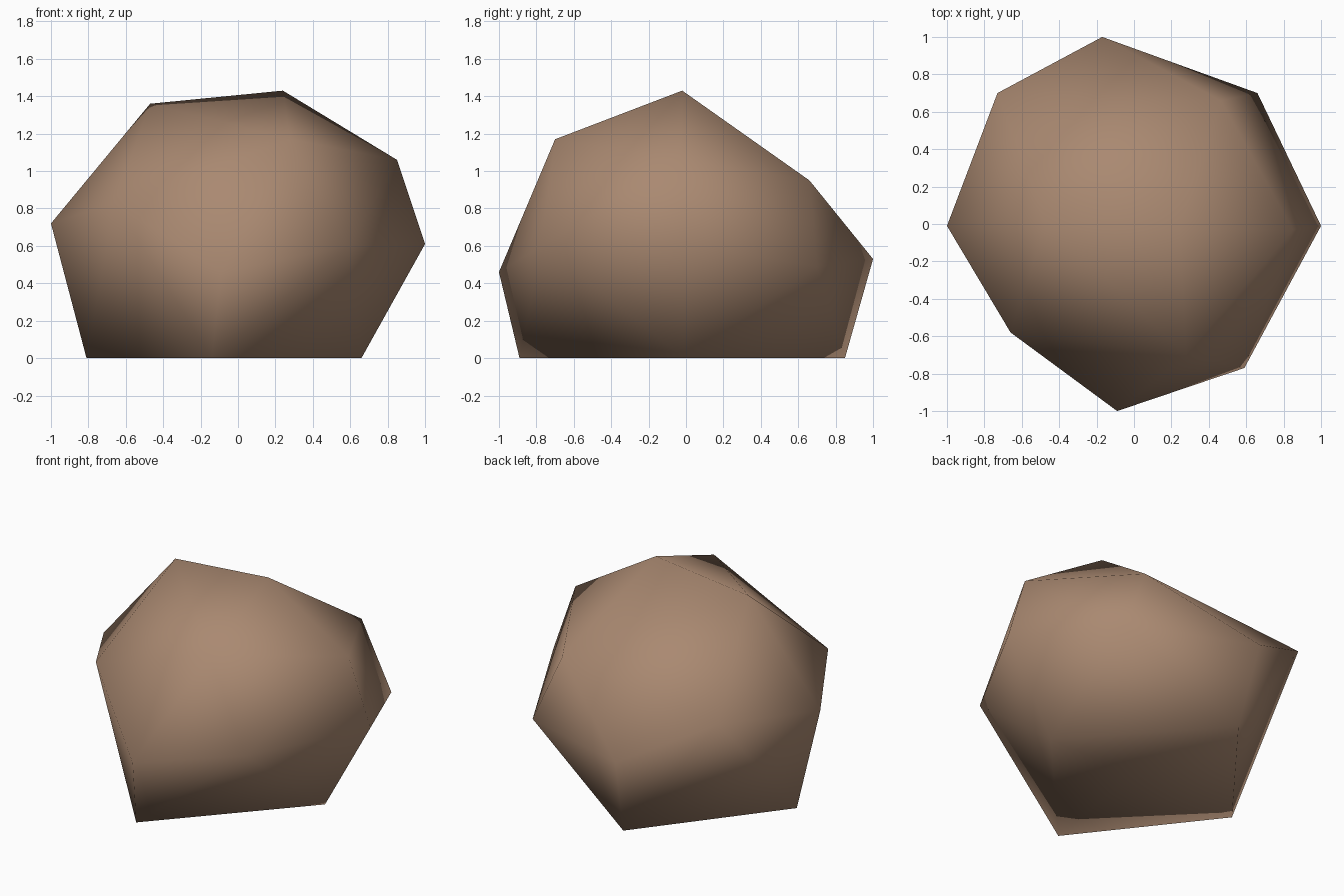
import bpy, bmesh

if "Cube" in bpy.data.objects:
    bpy.data.objects.remove(bpy.data.objects["Cube"])

# Boulder: an octahedron split once (corners + edge midpoints), each point nudged
top, base = (0.24, -0.02, 1.43), (0.0, 0.0, 0.0)
# rings run right, back, left, front
corners = [(1.0, -0.01, 0.61), (-0.17, 1.0, 0.53), (-1.0, -0.01, 0.72), (-0.09, -1.0, 0.46)]
between = [(0.66, 0.70, 0.49), (-0.73, 0.70, 0.825), (-0.66, -0.58, 0.83), (0.59, -0.77, 0.60)]
upper = [(0.85, -0.03, 1.06), (0.465, 0.66, 0.95), (-0.47, 0.0, 1.36), (0.28, -0.70, 1.17)]
lower = [(0.66, -0.01, 0.0), (-0.125, 0.85, 0.0), (-0.81, -0.03, 0.0), (-0.14, -0.89, 0.0)]

bm = bmesh.new()
add = bm.verts.new
corners, between, upper, lower = ([add(p) for p in ring] for ring in (corners, between, upper, lower))
poles = ((add(top), upper), (add(base), lower))

# Four triangles for each of the eight octants
for pole, ring in poles:
    for i in range(4):
        j = (i + 1) % 4
        for tri in ((pole, ring[i], ring[j]),
                    (ring[i], corners[i], between[i]),
                    (ring[j], between[i], corners[j]),
                    (ring[i], between[i], ring[j])):
            bm.faces.new(tri)
bmesh.ops.recalc_face_normals(bm, faces=bm.faces)
for f in bm.faces:
    f.smooth = True

mesh = bpy.data.meshes.new("boulder")
bm.to_mesh(mesh)
bm.free()

# Single warm brown stone colour
stone = bpy.data.materials.new("brown_stone")
stone.diffuse_color = (0.40, 0.25, 0.165, 1)
stone.use_nodes = True
stone.node_tree.nodes["Principled BSDF"].inputs["Base Color"].default_value = stone.diffuse_color
mesh.materials.append(stone)
bpy.context.collection.objects.link(bpy.data.objects.new("boulder", mesh))
